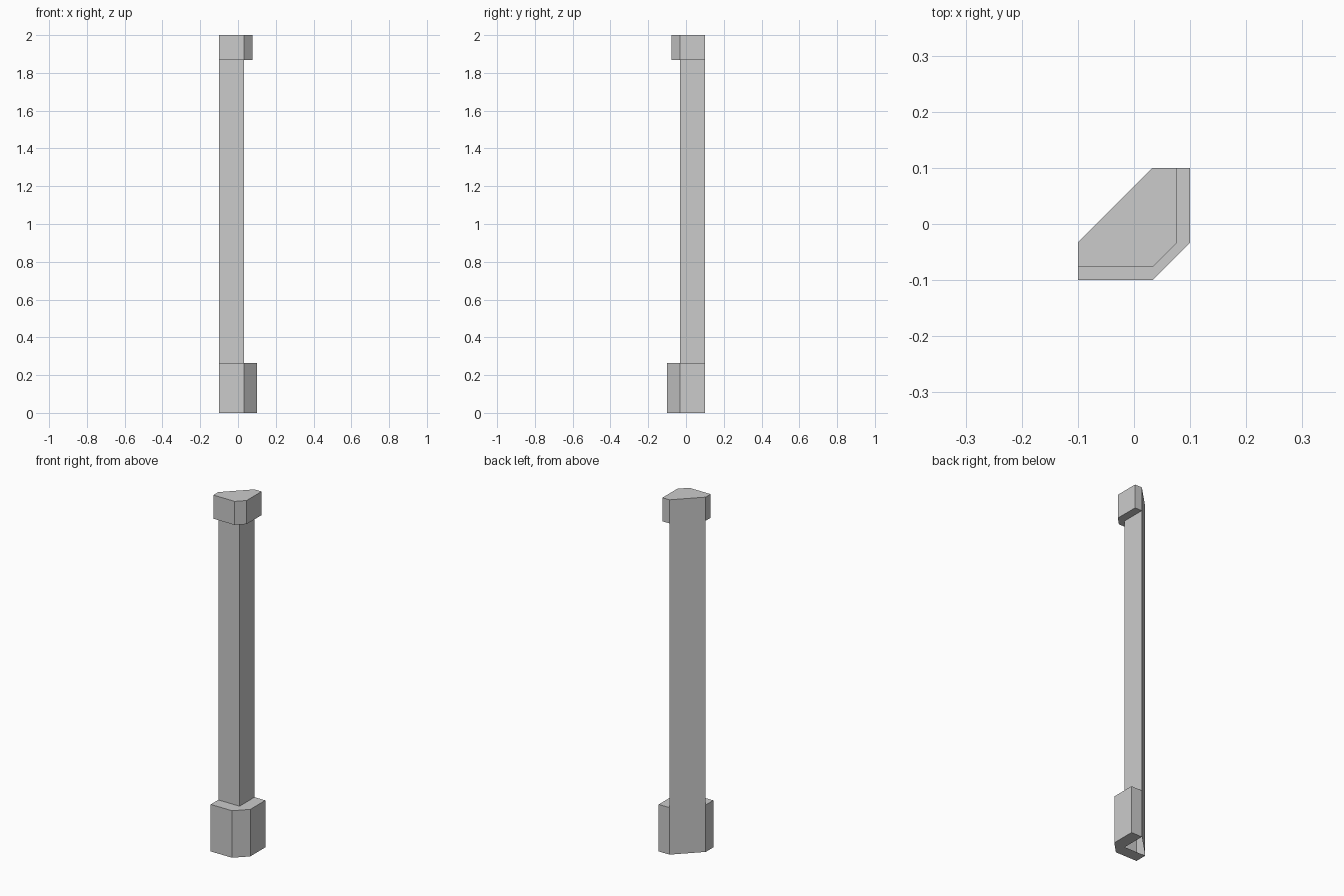
import bpy, bmesh

if "Cube" in bpy.data.objects:
    bpy.data.objects.remove(bpy.data.objects["Cube"])

BASE_TOP, CAP_BOTTOM, HEIGHT = 0.265, 1.867, 2.0
A, C, B = (-0.1, -0.033), (0.033, -0.033), (0.033, 0.1)  # triangular shaft


def make_part(name, faces):
    bm = bmesh.new()
    for f in faces:
        bm.faces.new([bm.verts.new(p) for p in f])
    bmesh.ops.remove_doubles(bm, verts=bm.verts[:], dist=1e-5)
    bmesh.ops.recalc_face_normals(bm, faces=bm.faces[:])
    mesh = bpy.data.meshes.new(name)
    bm.to_mesh(mesh)
    bm.free()
    bpy.context.collection.objects.link(bpy.data.objects.new(name, mesh))


def wall(p, q, z0, z1):
    return [(*p, z0), (*q, z0), (*q, z1), (*p, z1)]


def flat(points, z, up):
    return [(*p, z) for p in (points if up else points[::-1])]


def collar_outline(d):
    # shaft corner pushed outwards by d, with a chamfered edge
    return [A, (A[0], A[1] - d), (C[0], C[1] - d),
            (C[0] + d, C[1]), (B[0] + d, B[1]), B]


def collar_faces(d, z0, z1):
    o = collar_outline(d)
    return [wall(p, q, z0, z1) for p, q in zip(o, o[1:])]


base, cap = collar_outline(0.067), collar_outline(0.044)

# post: full-height back, shaft fronts, hollow foot and closed head
faces = [wall(B, A, 0, HEIGHT),
         wall(A, C, BASE_TOP, CAP_BOTTOM), wall(C, B, BASE_TOP, CAP_BOTTOM)]
faces += collar_faces(0.067, 0, BASE_TOP)
faces += collar_faces(0.044, CAP_BOTTOM, HEIGHT)
# ledges around the shaft, foot rim with its triangular opening, top
faces += [flat(base + [C], BASE_TOP, True), flat(base + [C], 0, False),
          flat(cap + [C], CAP_BOTTOM, False), flat(cap, HEIGHT, True)]
make_part("corner_post", faces)
